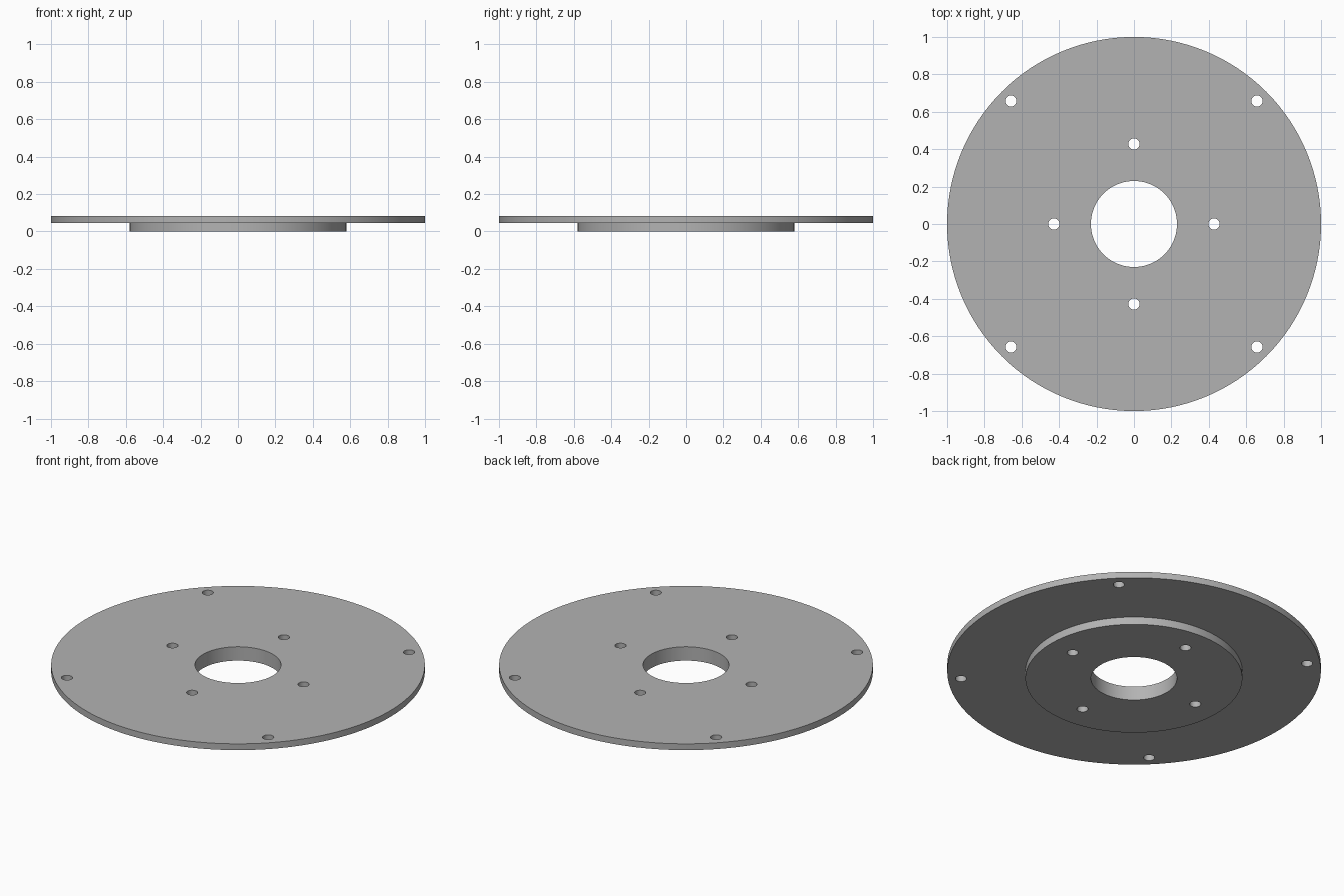
import bpy, bmesh, math
from mathutils import Matrix, Vector

if "Cube" in bpy.data.objects:
    bpy.data.objects.remove(bpy.data.objects["Cube"])

PLATE_R, HUB_R, BORE_R = 1.0, 0.58, 0.23
STEP_Z, TOP_Z = 0.045, 0.082
HOLE_R, INNER_BOLT, OUTER_BOLT = 0.03, 0.428, 0.93
SEGMENTS = 128

grey = bpy.data.materials.new("light_grey")
grey.diffuse_color = (0.45, 0.45, 0.45, 1)
grey.use_nodes = True
grey.node_tree.nodes["Principled BSDF"].inputs["Base Color"].default_value = grey.diffuse_color

# Stepped flange: one closed profile revolved around z
profile = [(BORE_R, 0), (HUB_R, 0), (HUB_R, STEP_Z),
           (PLATE_R, STEP_Z), (PLATE_R, TOP_Z), (BORE_R, TOP_Z)]
bm = bmesh.new()
rings = []
for i in range(SEGMENTS):
    a = 2 * math.pi * i / SEGMENTS
    rings.append([bm.verts.new((r * math.cos(a), r * math.sin(a), z)) for r, z in profile])
for i, ring in enumerate(rings):
    nxt = rings[(i + 1) % SEGMENTS]
    for j in range(len(profile)):
        k = (j + 1) % len(profile)
        bm.faces.new((ring[j], nxt[j], nxt[k], ring[k]))
bmesh.ops.recalc_face_normals(bm, faces=bm.faces)
mesh = bpy.data.meshes.new("flange_plate")
bm.to_mesh(mesh)
bm.free()
mesh.materials.append(grey)
flange = bpy.data.objects.new("flange_plate", mesh)
bpy.context.collection.objects.link(flange)

# Bolt holes: four through the hub, four near the rim on the diagonals
bm = bmesh.new()
for radius, start in ((INNER_BOLT, 0), (OUTER_BOLT, math.pi / 4)):
    for i in range(4):
        a = start + i * math.pi / 2
        pos = Vector((radius * math.cos(a), radius * math.sin(a), TOP_Z / 2))
        bmesh.ops.create_cone(bm, cap_ends=True, segments=32, radius1=HOLE_R,
                              radius2=HOLE_R, depth=0.3, matrix=Matrix.Translation(pos))
cut_mesh = bpy.data.meshes.new("bolt_hole_cutter")
bm.to_mesh(cut_mesh)
bm.free()
cut_mesh.materials.append(grey)
cutter = bpy.data.objects.new("bolt_hole_cutter", cut_mesh)
bpy.context.collection.objects.link(cutter)
cutter.hide_render = True

# Cut the holes, then drop the cutter
mod = flange.modifiers.new("bolt_holes", 'BOOLEAN')
mod.operation = 'DIFFERENCE'
mod.solver = 'EXACT'
mod.object = cutter
bpy.context.view_layer.objects.active = flange
flange.select_set(True)
bpy.ops.object.modifier_apply(modifier=mod.name)
bpy.data.objects.remove(cutter)

# Smooth round walls with crisp edges
bpy.ops.object.shade_smooth_by_angle(angle=math.radians(30))
